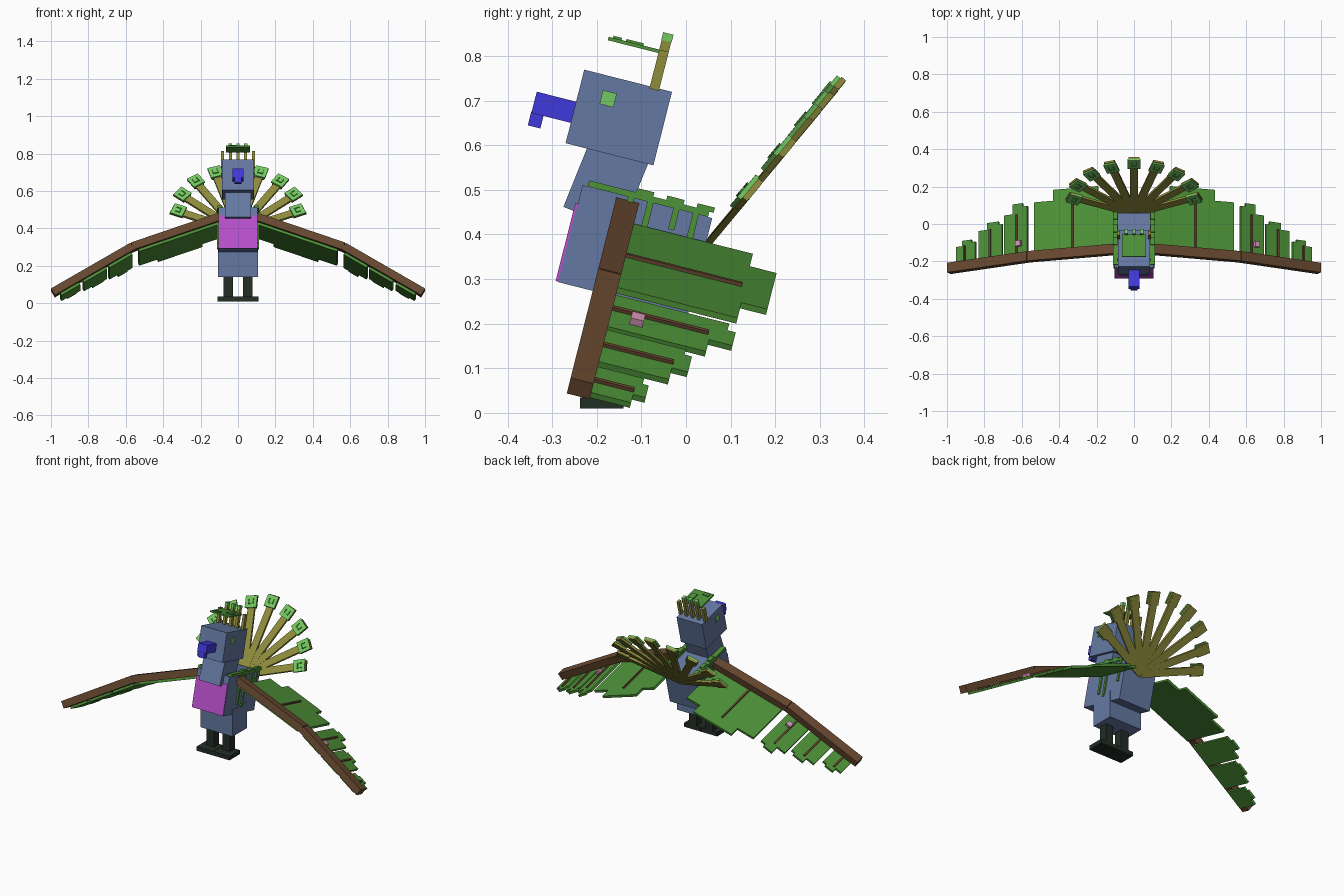
import bpy, bmesh, math
from mathutils import Matrix

if "Cube" in bpy.data.objects:
    bpy.data.objects.remove(bpy.data.objects["Cube"])


def material(name, rgb):
    lin = [((c / 255 + 0.055) / 1.055) ** 2.4 for c in rgb] + [1.0]
    m = bpy.data.materials.new(name)
    m.use_nodes = True
    m.diffuse_color = lin
    m.node_tree.nodes["Principled BSDF"].inputs["Base Color"].default_value = lin
    return m


BLUE = material("slate_blue", (101, 121, 162))
BEAK = material("beak_blue", (64, 56, 220))
MAGENTA = material("magenta", (184, 80, 204))
GREEN = material("leaf_green", (78, 146, 56))
BRIGHT = material("bright_green", (116, 200, 98))
OLIVE = material("olive", (142, 140, 60))
BROWN = material("brown", (104, 72, 48))
DARK = material("dark_legs", (34, 46, 38))
PINK = material("pink", (215, 150, 185))


def rot(deg, axis):
    return Matrix.Rotation(math.radians(deg), 4, axis)


def move(x, y, z):
    return Matrix.Translation((x, y, z))


TILT = rot(-14.2, 'X')          # lean shared by body, head and wings
MIRROR = Matrix.Scale(-1, 4, (1, 0, 0))


def prism(name, mat, outline, z0, z1, frame):
    """Extrude a flat outline from z0 to z1 inside a local frame."""
    bm = bmesh.new()
    face = bm.faces.new([bm.verts.new((x, y, z0)) for x, y in outline])
    top = bmesh.ops.extrude_face_region(bm, geom=[face])["geom"]
    for v in top:
        if isinstance(v, bmesh.types.BMVert):
            v.co.z = z1
    bm.transform(frame)
    bmesh.ops.recalc_face_normals(bm, faces=bm.faces)
    me = bpy.data.meshes.new(name)
    bm.to_mesh(me)
    bm.free()
    me.materials.append(mat)
    ob = bpy.data.objects.new(name, me)
    bpy.context.collection.objects.link(ob)
    return ob


def box(name, mat, x, y, z, frame=Matrix()):
    outline = [(x[0], y[0]), (x[1], y[0]), (x[1], y[1]), (x[0], y[1])]
    return prism(name, mat, outline, z[0], z[1], frame)


# Body, chest and lower body
box("body", BLUE, (-.105, .105), (-.35, -.05), (.214, .438), TILT)
box("chest_panel", MAGENTA, (-.104, .104), (-.356, -.35), (.215, .395), TILT)
box("lower_body", BLUE, (-.108, .108), (-.205, -.07), (.14, .30))
box("neck", BLUE, (-.07, .07), (0, .14), (0, .16),
    move(0, -.275, .462) @ rot(-22, 'X'))

# Head and beak
box("head", BLUE, (-.085, .085), (-.41, -.207), (.52, .69), TILT)
box("beak", BEAK, (-.03, .03), (-.501, -.40), (.567, .616), TILT)
box("beak_tip", BEAK, (-.02, .02), (-.502, -.473), (.538, .57), TILT)

# Crest of thin stems with a flat plume
for i in range(-2, 3):
    x = i * .041
    top = .80 if abs(i) < 2 else .775
    box("crest_stem", OLIVE, (x - .008, x + .008), (-.258, -.236), (.685, top), TILT)
    if abs(i) < 2:
        box("crest_stem_tip", BRIGHT, (x - .009, x + .009), (-.259, -.235),
            (.797, .815), TILT)
box("crest_plume", GREEN, (-.065, .065), (-.375, -.252), (.767, .775), TILT)
box("crest_plume_patch", GREEN, (.015, .05), (-.335, -.295), (.775, .78), TILT)
box("crest_plume_patch", GREEN, (-.05, -.01), (-.365, -.345), (.775, .78), TILT)

for side, S in (("left", Matrix()), ("right", MIRROR)):
    F = S @ TILT
    box(side + "_eye", BRIGHT, (.084, .09), (-.358, -.326), (.624, .656), F)

    # Legs and feet
    box(side + "_leg", DARK, (.028, .078), (-.19, -.14), (.03, .145), S)
    box(side + "_foot", DARK, (.001, .11), (-.238, -.14), (.01, .035), S)

    # Green frill along the back edge, with hanging strands
    box(side + "_back_frill", GREEN, (.085, .113), (-.338, -.06), (.438, .452), F)
    for v in (-.23, -.16, -.09):
        box(side + "_frill_tuft", GREEN, (.088, .112), (v, v + .04), (.45, .462), F)
    for v, low in ((-.245, .27), (-.20, .25), (-.14, .39), (-.095, .32)):
        box(side + "_frill_strand", GREEN, (.103, .113), (v, v + .014), (low, .44), F)

    # Wing frames: x runs along the spar, y towards the trailing edge
    inner = F @ move(.1, 0, .41) @ rot(19.3, 'Y')
    outer = F @ move(.565, 0, .247) @ rot(30.7, 'Y')
    box(side + "_inner_spar", BROWN, (0, .493), (-.27, -.217), (-.021, .021), inner)
    box(side + "_outer_spar", BROWN, (0, .494), (-.27, -.217), (-.021, .021), outer)

    # Feather panels with a stepped trailing edge and a central shaft
    panels = [
        ("inner", inner, [(.02, .107, .058), (.107, .36, .12), (.36, .467, .06)],
         .25, .052),
        ("middle", outer, [(.02, .05, .045), (.05, .11, .064), (.11, .163, .01)],
         .085, .005),
        ("outer", outer, [(.178, .2, -.035), (.2, .27, -.018), (.27, .322, -.055)],
         .25, -.055),
        ("tip", outer, [(.345, .37, -.11), (.37, .425, -.096), (.425, .462, -.125)],
         .41, -.125),
    ]
    for part, frame, steps, shaft, shaft_end in panels:
        outline = [(steps[-1][1], -.25), (steps[0][0], -.25)]
        for s0, s1, end in steps:
            outline += [(s0, end), (s1, end)]
        prism(f"{side}_{part}_feathers", GREEN, outline, -.036, -.022, frame)
        box(f"{side}_{part}_shaft", BROWN, (shaft - .005, shaft + .005),
            (-.225, shaft_end), (-.024, -.014), frame)
    g = .115 if side == "left" else .07
    box(side + "_wing_gem", PINK, (g - .015, g + .015), (-.172, -.142),
        (-.024, -.005), outer)

# Fan tail of nine feathers with bright square ends
FAN = move(0, .06, .385) @ rot(50.2, 'X')
REACH = (.43, .415, .405, .385, .345)
for i in range(-4, 5):
    r = REACH[abs(i)]
    f = FAN @ move(0, 0, -.0006 * abs(i) - .0003 * (i > 0)) @ rot(-16.9 * i, 'Z')
    box("tail_feather", OLIVE, (-.021, .021), (0, r + .036), (0, .014), f)
    box("tail_feather_end", OLIVE, (-.03, .03), (r - .035, r + .038), (.001, .014), f)
    box("tail_eye", BRIGHT, (-.035, .035), (r - .035, r + .034), (.014, .024), f)
    box("tail_eye_centre", GREEN, (-.016, .016), (r - .014, r - .008), (.024, .028), f)
    for x in (-.016, .011):
        box("tail_eye_edge", GREEN, (x, x + .005), (r - .008, r + .014), (.024, .028), f)
